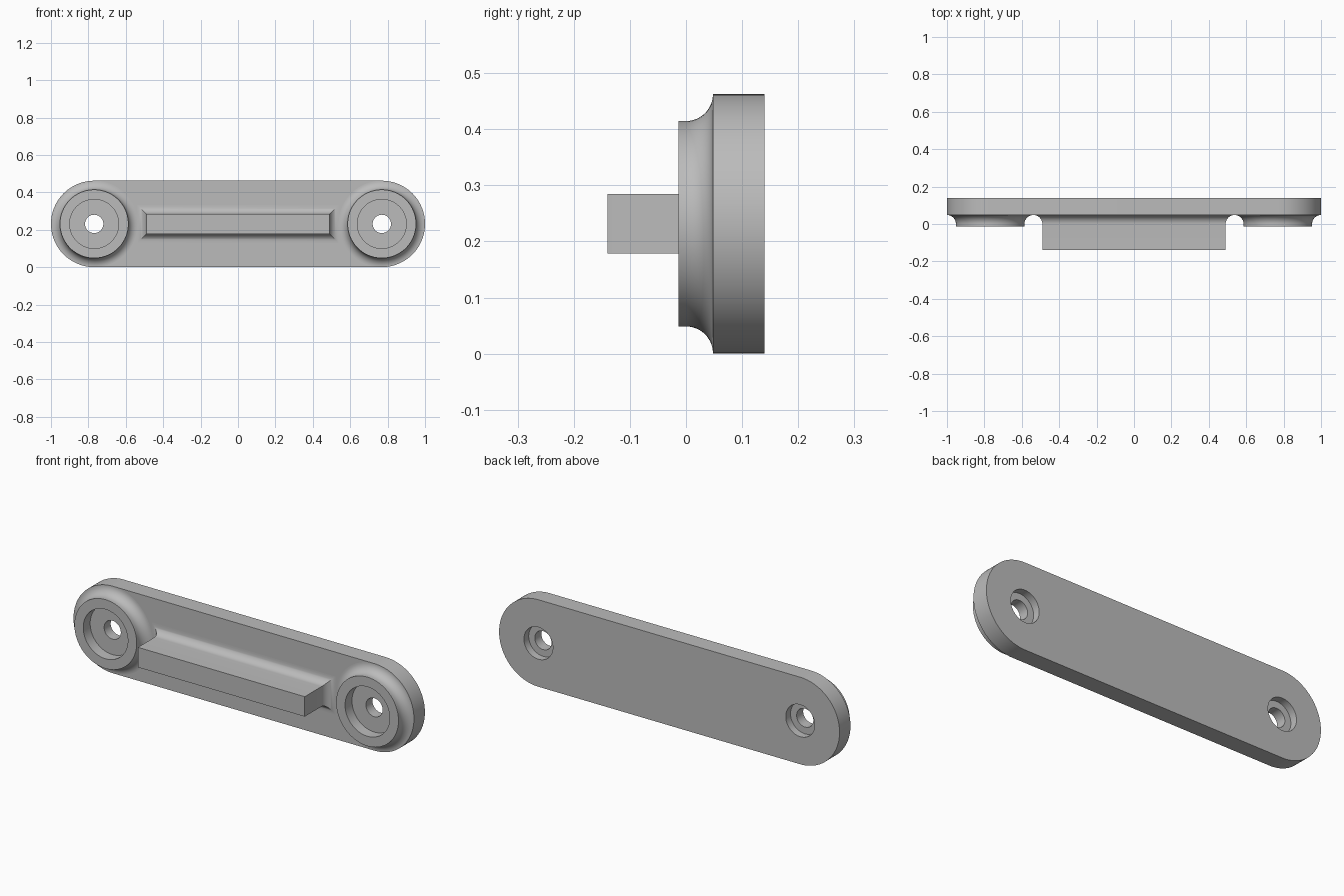
import bpy, bmesh
from math import sin, cos, pi, radians

MID = 0.2315       # height of the long axis
END_X = 0.769      # centre of each round end
PLATE_R = 0.231
BOSS_R = 0.183
FILLET = 0.048     # also the front plane of the plate
BACK = 0.14
BORE_R = 0.085     # recess at the back
SIDES = 96

if "Cube" in bpy.data.objects:
    bpy.data.objects.remove(bpy.data.objects["Cube"])

grey = bpy.data.materials.new("plain grey")
grey.use_nodes = True
colour = (0.5, 0.5, 0.5, 1)
grey.diffuse_color = colour
grey.node_tree.nodes["Principled BSDF"].inputs["Base Color"].default_value = colour


def finish(obj):
    obj.data.materials.clear()
    obj.data.materials.append(grey)
    bpy.ops.object.select_all(action='DESELECT')
    obj.select_set(True)
    bpy.context.view_layer.objects.active = obj
    bpy.ops.object.shade_smooth_by_angle(angle=radians(30))


def loft(name, rings, x=0, cap=False):
    """Skin a list of equally sized rings of points."""
    bm = bmesh.new()
    loops = [[bm.verts.new(p) for p in ring] for ring in rings]
    n = len(loops[0])
    for a, b in zip(loops, loops[1:]):
        for i in range(n):
            j = (i + 1) % n
            bm.faces.new((a[i], a[j], b[j], b[i]))
    if cap:
        bm.faces.new(loops[-1])
    bmesh.ops.recalc_face_normals(bm, faces=bm.faces)
    mesh = bpy.data.meshes.new(name)
    bm.to_mesh(mesh)
    bm.free()
    obj = bpy.data.objects.new(name, mesh)
    obj.location = (x, 0, MID)
    bpy.context.collection.objects.link(obj)
    finish(obj)


def cove(steps=12):
    """Concave quarter arc as (outward offset, y), from plate to wall."""
    angles = [pi / 2 * (1 - i / steps) for i in range(steps + 1)]
    return [(FILLET * (1 - cos(a)), FILLET * sin(a)) for a in angles]


def arc(cx, r, start, sweep, count):
    return [(cx + r * cos(start + sweep * i / count),
             r * sin(start + sweep * i / count)) for i in range(count + 1)]


# Plate: a round-ended outline with two holes, extruded
curve = bpy.data.curves.new("back_plate", 'CURVE')
curve.dimensions = '2D'
curve.fill_mode = 'BOTH'
curve.extrude = (BACK - FILLET) / 2
outline = (arc(END_X, PLATE_R, -pi / 2, pi, SIDES // 2)
           + arc(-END_X, PLATE_R, pi / 2, pi, SIDES // 2))
holes = [arc(s * END_X, BORE_R, 0, 2 * pi, SIDES)[:-1] for s in (-1, 1)]
for pts in [outline] + holes:
    spline = curve.splines.new('POLY')
    spline.points.add(len(pts) - 1)
    for p, (x, z) in zip(spline.points, pts):
        p.co = (x, z, 0, 1)
    spline.use_cyclic_u = True
plate = bpy.data.objects.new("back_plate", curve)
plate.location = (0, (BACK + FILLET) / 2, MID)
plate.rotation_euler.x = pi / 2
bpy.context.collection.objects.link(plate)
bpy.ops.object.select_all(action='DESELECT')
plate.select_set(True)
bpy.context.view_layer.objects.active = plate
bpy.ops.object.convert(target='MESH')
plate = bpy.context.view_layer.objects.active
bm = bmesh.new()
bm.from_mesh(plate.data)
bmesh.ops.remove_doubles(bm, verts=bm.verts, dist=0.0001)
bmesh.ops.recalc_face_normals(bm, faces=bm.faces)
bm.to_mesh(plate.data)
bm.free()
finish(plate)

# Bosses: turned profile with front recess, through hole and back step
profile = [(BOSS_R + d, y) for d, y in cove()]
profile += [(BOSS_R, -0.013), (0.131, -0.013), (0.131, 0.045),
            (0.049, 0.045), (0.049, 0.1), (BORE_R, 0.1)]
for side, s in (("left", 1), ("right", -1)):
    rings = [[(x, y, z) for x, z in arc(0, r, 0, 2 * pi, SIDES)[:-1]]
             for r, y in profile]
    loft(side + "_boss", rings, s * END_X)

# Centre bar: rectangle flaring into the plate with mitred corners
HX, HZ = 0.49, 0.053
rings = [[(sx * (HX + d), y, sz * (HZ + d))
          for sx, sz in ((-1, -1), (1, -1), (1, 1), (-1, 1))]
         for d, y in cove() + [(0, -0.14)]]
loft("centre_bar", rings, cap=True)
